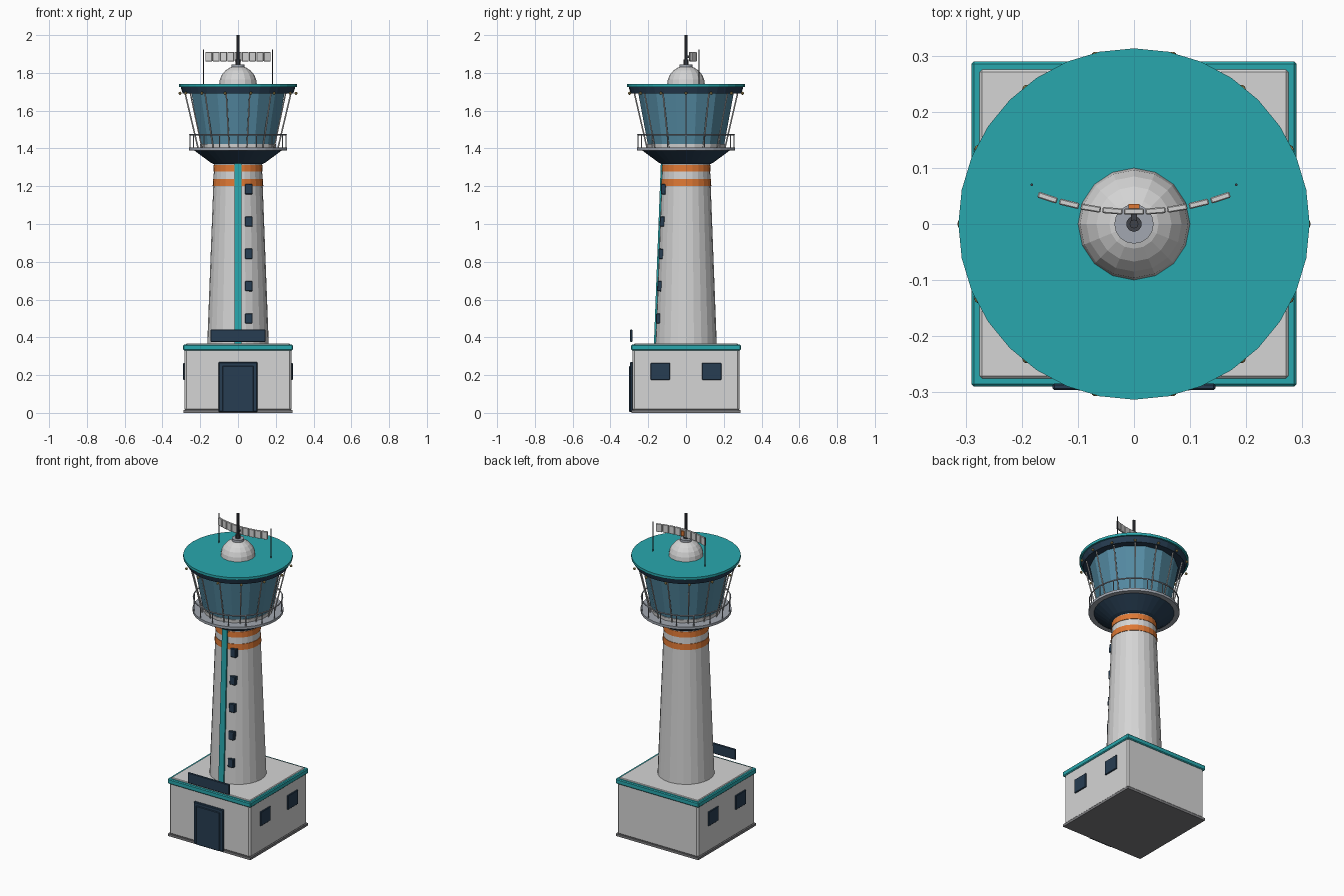
import bpy, bmesh, math
from mathutils import Vector

cube = bpy.data.objects.get("Cube")
if cube:
    bpy.data.objects.remove(cube, do_unlink=True)


def material(name, *rgb):
    m = bpy.data.materials.new(name)
    m.use_nodes = True
    color = (*rgb, 1)
    m.diffuse_color = color
    m.node_tree.nodes["Principled BSDF"].inputs["Base Color"].default_value = color
    return m


WALL = material("pale grey", 0.66, 0.66, 0.66)
TEAL = material("teal", 0.022, 0.39, 0.42)
NAVY = material("navy", 0.02, 0.047, 0.085)
GLASS = material("blue glass", 0.09, 0.26, 0.37)
ORANGE = material("orange", 0.74, 0.19, 0.035)
STEEL = material("steel grey", 0.36, 0.39, 0.44)
DARK = material("dark metal", 0.05, 0.055, 0.065)
STONE = material("plinth grey", 0.2, 0.2, 0.21)
BRASS = material("brass", 0.5, 0.36, 0.12)


def finish(name, bm, mat):
    bmesh.ops.recalc_face_normals(bm, faces=bm.faces)
    mesh = bpy.data.meshes.new(name)
    bm.to_mesh(mesh)
    bm.free()
    mesh.materials.append(mat)
    ob = bpy.data.objects.new(name, mesh)
    bpy.context.collection.objects.link(ob)
    return ob


def box(name, center, size, mat, bevel=0.0, rot=(0, 0, 0)):
    bm = bmesh.new()
    bmesh.ops.create_cube(bm, size=1)
    bmesh.ops.scale(bm, vec=size, verts=bm.verts)
    ob = finish(name, bm, mat)
    ob.location, ob.rotation_euler = center, rot
    if bevel:
        mod = ob.modifiers.new("bevel", "BEVEL")
        mod.width, mod.segments = bevel, 1
    return ob


def lathe(name, profile, sides, mat):
    """Closed turned solid from (radius, height) pairs, first vertex at +y."""
    bm = bmesh.new()
    rings = []
    for r, z in profile:
        angles = [math.pi / 2 + math.tau * i / sides for i in range(sides)]
        rings.append([bm.verts.new((r * math.cos(a), r * math.sin(a), z)) for a in angles])
    for low, high in zip(rings, rings[1:]):
        for i in range(sides):
            j = (i + 1) % sides
            bm.faces.new((low[i], low[j], high[j], high[i]))
    bm.faces.new(rings[0])
    bm.faces.new(rings[-1])
    return finish(name, bm, mat)


def rod(name, start, end, radius, mat, sides=8):
    start, end = Vector(start), Vector(end)
    axis = end - start
    bm = bmesh.new()
    bmesh.ops.create_cone(bm, cap_ends=True, segments=sides, radius1=radius,
                          radius2=radius, depth=axis.length)
    ob = finish(name, bm, mat)
    ob.location = (start + end) / 2
    ob.rotation_euler = axis.to_track_quat("Z", "Y").to_euler()
    return ob


def polar(r, angle, z):
    return (r * math.cos(angle), r * math.sin(angle), z)


# Base building
box("plinth", (0, 0, 0.0075), (0.575, 0.575, 0.015), STONE)
box("base_walls", (0, 0, 0.175), (0.566, 0.566, 0.33), WALL, 0.01)
box("roof_trim", (0, 0, 0.346), (0.58, 0.58, 0.032), TEAL, 0.005)
box("base_roof", (0, 0, 0.355), (0.55, 0.55, 0.024), WALL, 0.004)
box("door_frame", (0, -0.289, 0.137), (0.205, 0.016, 0.264), NAVY, 0.004)
box("door", (0, -0.294, 0.127), (0.165, 0.014, 0.244), NAVY, 0.003)
box("sign_board", (0, -0.29, 0.408), (0.29, 0.012, 0.066), NAVY, 0.003)
for side, name in ((1, "left"), (-1, "right")):
    for y, place in ((-0.136, "front"), (0.136, "back")):
        box(f"{name}_{place}_window", (side * 0.283, y, 0.22), (0.014, 0.102, 0.09), NAVY, 0.003)

# Tapering shaft
BOTTOM, TOP = 0.362, 1.33


def shaft_radius(z):
    return 0.163 - 0.037 * (z - BOTTOM) / (TOP - BOTTOM)


def band(name, z0, z1, mat, proud=0.0):
    return lathe(name, [(shaft_radius(z) + proud, z) for z in (z0, z1)], 24, mat)


band("shaft", BOTTOM, TOP, WALL)
band("lower_stripe", 1.2, 1.237, ORANGE, 0.003)
band("upper_stripe", 1.277, 1.312, ORANGE, 0.003)
lean = -math.atan(0.037 / (TOP - BOTTOM))
middle = (BOTTOM + TOP) / 2
box("front_fin", (0, -shaft_radius(middle), middle), (0.036, 0.014, TOP - BOTTOM - 0.01),
    TEAL, 0, (lean, 0, 0))
for i in range(5):
    z = 0.5 + 0.171 * i
    box(f"shaft_window_{i + 1}", (0.057, 0.012 - shaft_radius(z), z), (0.038, 0.026, 0.054),
        NAVY, 0.003, (lean, 0, 0))

# Gallery under the cab
lathe("cab_support", [(0.13, 1.318), (0.145, 1.325), (0.235, 1.392)], 32, NAVY)
lathe("gallery_deck", [(0.26, 1.388), (0.26, 1.404)], 32, STEEL)
RAIL_R, RAIL_Z = 0.255, 1.473
bpy.ops.mesh.primitive_torus_add(major_segments=32, minor_segments=6, major_radius=RAIL_R,
                                 minor_radius=0.004, location=(0, 0, RAIL_Z))
rail = bpy.context.object
rail.name = "gallery_rail"
rail.data.materials.append(STEEL)
for i in range(16):
    a = math.tau * i / 16
    rod(f"rail_post_{i + 1}", polar(RAIL_R, a, 1.4), polar(RAIL_R, a, RAIL_Z), 0.003, STEEL, 6)

# Glazed cab
lathe("cab_sill", [(0.205, 1.4), (0.207, 1.424)], 14, WALL)
lathe("cab_glass", [(0.202, 1.42), (0.253, 1.695)], 14, GLASS)
for i in range(14):
    a = math.tau * i / 14
    rod(f"cab_mullion_{i + 1}", polar(0.212, a, 1.404), polar(0.282, a, 1.7), 0.004, WALL, 6)
    bm = bmesh.new()
    bmesh.ops.create_icosphere(bm, subdivisions=1, radius=0.009)
    lamp = finish(f"edge_lamp_{i + 1}", bm, BRASS)
    lamp.location = polar(0.307, a, 1.692)

# Roof
lathe("roof_fascia", [(0.292, 1.69), (0.304, 1.727)], 32, NAVY)
lathe("roof_disc", [(0.313, 1.724), (0.313, 1.74)], 32, TEAL)
dome = [(0.1 * math.cos(a), 1.738 + 0.1 * math.sin(a))
        for a in (math.radians(d) for d in range(0, 85, 16))]
lathe("radar_dome", dome, 16, WALL)
lathe("dome_cap", [(0.035, 1.828), (0.035, 1.845)], 16, STEEL)
lathe("mast_collar", [(0.014, 1.843), (0.014, 1.87)], 10, DARK)
rod("mast", (0, 0, 1.84), (0, 0, 2.0), 0.008, DARK)
for side, name in ((1, "left"), (-1, "right")):
    rod(f"{name}_whip_aerial", (side * 0.182, 0.07, 1.735), (side * 0.182, 0.07, 1.925),
        0.0025, DARK, 6)

# Curved radar reflector made of slats
for i in range(-4, 5):
    x = i * 0.0385
    box(f"radar_slat_{i + 5}", (x, 0.022 + 1.05 * x * x, 1.886), (0.036, 0.011, 0.05), WALL,
        0.002, (0, 0, math.atan(2.1 * x)))
box("radar_hub", (0, 0.029, 1.886), (0.02, 0.014, 0.03), ORANGE)
box("radar_arm", (0, 0.012, 1.886), (0.01, 0.024, 0.012), DARK)
